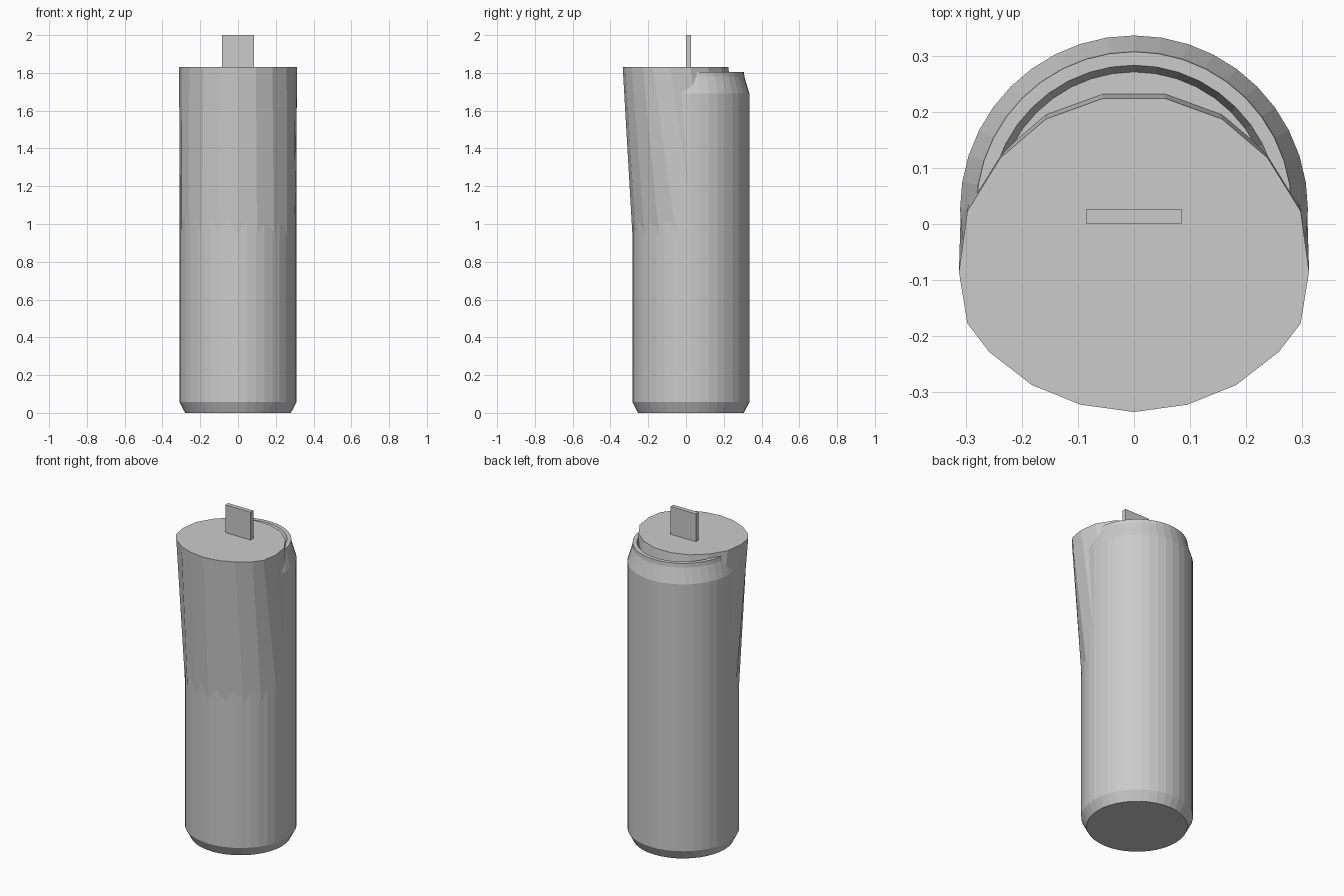
import bpy, bmesh, math

if "Cube" in bpy.data.objects:
    bpy.data.objects.remove(bpy.data.objects["Cube"])

CY = 0.026  # centre line of the can body in y


def mesh_object(name, bm):
    bmesh.ops.recalc_face_normals(bm, faces=bm.faces)
    me = bpy.data.meshes.new(name)
    bm.to_mesh(me)
    bm.free()
    ob = bpy.data.objects.new(name, me)
    bpy.context.collection.objects.link(ob)
    return ob


def loft(name, rings):
    """Skin equal-sized rings of points and cap both ends."""
    bm = bmesh.new()
    loops = [[bm.verts.new(p) for p in ring] for ring in rings]
    n = len(loops[0])
    for a, b in zip(loops, loops[1:]):
        for i in range(n):
            j = (i + 1) % n
            bm.faces.new((a[i], a[j], b[j], b[i]))
    bm.faces.new(loops[0][::-1])
    bm.faces.new(loops[-1])
    return mesh_object(name, bm)


def circle(r, z, n):
    return [(r * math.sin(2 * math.pi * i / n),
             CY - r * math.cos(2 * math.pi * i / n), z) for i in range(n)]


# can body with chamfered foot, sloping shoulder, rim and shallow recess
profile = [(0.28, 0), (0.31, 0.058), (0.31, 1.69), (0.283, 1.78),
           (0.281, 1.805), (0.257, 1.805), (0.245, 1.765)]
body = loft("can_body", [circle(r, z, 40) for r, z in profile])
for p in body.data.polygons:
    p.use_smooth = False

# leaning front sleeve: round at the bottom, pushed forward at the top
half = [(0.095, -0.322), (0.182, -0.287), (0.258, -0.228),
        (0.297, -0.177), (0.312, -0.085), (0.297, 0.023),
        (0.238, 0.118), (0.157, 0.187), (0.055, 0.224)]
top = [(0, -0.335)] + half + [(-x, y) for x, y in reversed(half)]
loft("leaning_sleeve", [circle(0.309, 0.93, 19),
                        [(x, y, 1.83) for x, y in top]])

# upright pull tab
bm = bmesh.new()
bmesh.ops.create_cube(bm, size=1)
for v in bm.verts:
    v.co = (v.co.x * 0.17, v.co.y * 0.027 + 0.0135, v.co.z * 0.18 + 1.91)
mesh_object("pull_tab", bm)
